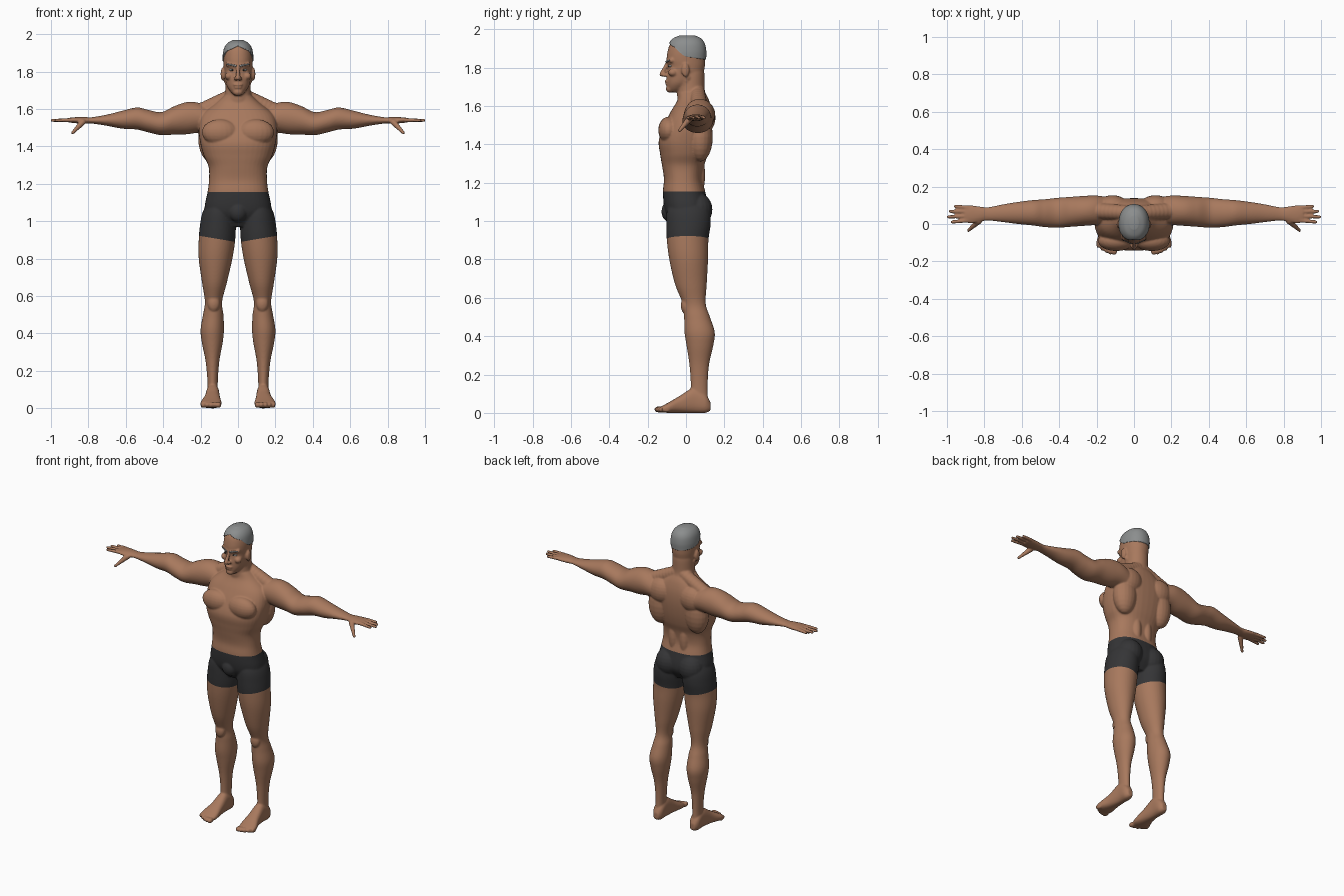
import bpy, bmesh, math
from mathutils import Matrix, Vector

default_cube = bpy.data.objects.get("Cube")
if default_cube:
    bpy.data.objects.remove(default_cube, do_unlink=True)


def material(name, colour):
    mat = bpy.data.materials.new(name)
    mat.use_nodes = True
    mat.diffuse_color = (*colour, 1)
    mat.node_tree.nodes["Principled BSDF"].inputs["Base Color"].default_value = (*colour, 1)
    return mat


skin = material("skin", (0.39, 0.19, 0.11))
charcoal = material("charcoal cloth", (0.035, 0.035, 0.037))
grey = material("grey hair", (0.26, 0.27, 0.27))
white = material("eye white", (0.6, 0.6, 0.58))
dark = material("dark iris", (0.03, 0.025, 0.02))


def spline(keys, steps):
    """Catmull-Rom interpolation through rows of numbers."""
    rows = []
    for i in range(len(keys) - 1):
        a, b = keys[max(i - 1, 0)], keys[i]
        c, d = keys[i + 1], keys[min(i + 2, len(keys) - 1)]
        for s in range(steps):
            t = s / steps
            rows.append([0.5 * (2 * q + (r - p) * t + (2 * p - 5 * q + 4 * r - w) * t * t
                                + (3 * q - p - 3 * r + w) * t ** 3)
                         for p, q, r, w in zip(a, b, c, d)])
    return rows + [list(keys[-1])]


def loft(bm, axis, keys, power=2.0, sides=40, steps=6, grow=0.0):
    """Closed tube; each key is (position, low, high, low, high) over the other two axes."""
    others = [k for k in range(3) if k != axis]
    rings = []
    for pos, a0, a1, b0, b1 in spline(keys, steps):
        ring = []
        for k in range(sides):
            ang = math.tau * k / sides
            ca, sa = math.cos(ang), math.sin(ang)
            co = [0, 0, 0]
            co[axis] = pos
            for o, lo, hi, v in ((others[0], a0, a1, ca), (others[1], b0, b1, sa)):
                co[o] = (lo + hi) / 2 + ((hi - lo) / 2 + grow) * math.copysign(abs(v) ** (2 / power), v)
            ring.append(bm.verts.new(co))
        rings.append(ring)
    for r, q in zip(rings, rings[1:]):
        for k in range(sides):
            n = (k + 1) % sides
            bm.faces.new((r[k], r[n], q[n], q[k]))
    bm.faces.new(rings[0])
    bm.faces.new(rings[-1])


def centred(rows):
    """Turn (z, half width, front, back) rows into loft keys."""
    return [(z, -w, w, f, b) for z, w, f, b in rows]


def ball(bm, centre, radii):
    mat = Matrix.Translation(centre) @ Matrix.Diagonal((*radii, 1))
    bmesh.ops.create_uvsphere(bm, u_segments=20, v_segments=12, radius=1, matrix=mat)


def chain(bm, start, end, r0, r1, count=9):
    """Tapered rounded limb made of overlapping balls."""
    for k in range(count):
        t = k / (count - 1)
        ball(bm, Vector(start).lerp(Vector(end), t), [r0 + (r1 - r0) * t] * 3)


def finish(name, bm, mats, mirror=True, voxel=0.0):
    bmesh.ops.recalc_face_normals(bm, faces=bm.faces)
    mesh = bpy.data.meshes.new(name)
    bm.to_mesh(mesh)
    bm.free()
    obj = bpy.data.objects.new(name, mesh)
    bpy.context.scene.collection.objects.link(obj)
    if mirror:
        obj.modifiers.new("mirror", 'MIRROR').use_mirror_merge = False
    if voxel:
        fuse = obj.modifiers.new("fuse", 'REMESH')
        fuse.mode, fuse.voxel_size = 'VOXEL', voxel
        soft = obj.modifiers.new("soften", 'SMOOTH')
        soft.factor, soft.iterations = 0.5, 4
    graph = bpy.context.evaluated_depsgraph_get()
    obj.data = bpy.data.meshes.new_from_object(obj.evaluated_get(graph))
    obj.modifiers.clear()
    obj.data.materials.clear()
    for m in mats:
        obj.data.materials.append(m)
    for p in obj.data.polygons:
        p.use_smooth = True
    return obj


bm = bmesh.new()
# Torso and neck
loft(bm, 2, centred([
    (.97, .08, -.06, .07), (1.03, .17, -.10, .11), (1.08, .178, -.115, .115),
    (1.155, .163, -.12, .10), (1.22, .155, -.115, .086), (1.29, .157, -.125, .095),
    (1.35, .183, -.135, .115), (1.42, .202, -.142, .13), (1.5, .21, -.115, .138),
    (1.57, .19, -.08, .135), (1.63, .12, -.045, .12), (1.67, .075, -.04, .10)]), power=2.4)
loft(bm, 2, centred([(1.56, .10, -.03, .12), (1.64, .08, -.045, .11), (1.69, .069, -.045, .097),
                     (1.78, .066, -.04, .095), (1.82, .05, -.03, .08)]))
# Chest, back, seat and neck muscles
ball(bm, (.095, -.09, 1.475), (.098, .055, .07))
ball(bm, (.135, .075, 1.44), (.078, .065, .13))
ball(bm, (.115, .098, 1.54), (.085, .056, .08))
ball(bm, (.04, .06, 1.24), (.035, .04, .12))
ball(bm, (.085, .06, 1.06), (.082, .078, .088))
ball(bm, (0, -.085, 1.05), (.05, .043, .055))
chain(bm, (.03, .06, 1.67), (.2, .07, 1.585), .04, .045)
chain(bm, (.055, .01, 1.75), (.015, -.03, 1.62), .02, .016)
# Leg, knee and foot
loft(bm, 2, [
    (1.12, .04, .15, -.08, .10), (1.05, .02, .188, -.10, .125), (.98, .012, .203, -.103, .128),
    (.9, .015, .21, -.10, .117), (.8, .03, .21, -.087, .115), (.67, .06, .192, -.057, .108),
    (.57, .085, .177, -.017, .103), (.5, .078, .187, -.01, .125), (.42, .075, .2, -.008, .15),
    (.35, .082, .193, .003, .142), (.25, .1, .173, .018, .12), (.14, .108, .163, .025, .113),
    (.06, .108, .163, .02, .115)])
ball(bm, (.13, -.002, .56), (.033, .025, .045))
loft(bm, 1, [(.128, .118, .152, .012, .055), (.1, .102, .168, 0, .1), (.04, .1, .17, 0, .13),
             (-.03, .095, .18, 0, .09), (-.09, .088, .2, 0, .055), (-.125, .093, .2, .003, .036)],
     power=2.4)
for k in range(5):
    x, y = .105 + .021 * k, -.142 + .004 * k * k * .6
    ball(bm, (x, y, .018), (.016 - .0012 * k, .024, .016))
# Arm and palm
loft(bm, 0, [
    (.12, .0, .14, 1.47, 1.59), (.2, -.005, .152, 1.475, 1.63), (.27, -.01, .15, 1.465, 1.637),
    (.34, -.015, .145, 1.463, 1.615), (.41, -.02, .14, 1.46, 1.583), (.48, -.016, .132, 1.475, 1.595),
    (.54, -.008, .128, 1.49, 1.608), (.62, .0, .118, 1.495, 1.59), (.7, .01, .105, 1.51, 1.57),
    (.78, .018, .09, 1.522, 1.556), (.82, .012, .093, 1.521, 1.557), (.87, .003, .1, 1.524, 1.556),
    (.905, .01, .097, 1.528, 1.553)])
# Fingers and thumb
for base, tip_x, tip_y in ((.088, .955, .095), (.066, .982, .068), (.042, .993, .038), (.019, .972, .01)):
    chain(bm, (.89, base, 1.541), (tip_x, tip_y, 1.539), .0115, .009, 14)
chain(bm, (.83, .015, 1.53), (.885, -.034, 1.472), .017, .009)
# Head
skull = centred([
    (1.672, .018, -.08, -.04), (1.69, .038, -.096, 0), (1.72, .058, -.1, .04),
    (1.76, .069, -.1, .085), (1.805, .074, -.094, .098), (1.84, .077, -.101, .1),
    (1.88, .077, -.097, .101), (1.92, .069, -.085, .093), (1.947, .05, -.062, .073),
    (1.963, .02, -.025, .04)])
loft(bm, 2, skull, power=2.15)
# Brow, nose, cheeks, lips, chin and ears
chain(bm, (.012, -.093, 1.834), (.055, -.075, 1.838), .012, .012)
chain(bm, (0, -.099, 1.822), (0, -.126, 1.766), .009, .013)
ball(bm, (.012, -.112, 1.762), (.012, .014, .01))
ball(bm, (.05, -.068, 1.775), (.022, .025, .02))
ball(bm, (0, -.098, 1.729), (.026, .014, .007))
ball(bm, (0, -.096, 1.715), (.022, .014, .007))
ball(bm, (0, -.084, 1.69), (.027, .021, .02))
ball(bm, (.081, -.003, 1.787), (.012, .021, .036))
body = finish("body", bm, [skin, charcoal], voxel=0.0052)

# Shorts: cut clean waist and hem lines, then colour the faces between them
WAIST, HEM, SLOPE = 1.155, .887, .17
bm = bmesh.new()
bm.from_mesh(body.data)


def cut(faces, point, normal):
    geom = {e for f in faces for e in f.edges} | {v for f in faces for v in f.verts} | set(faces)
    bmesh.ops.bisect_plane(bm, geom=list(geom), plane_co=point, plane_no=normal, dist=1e-6)


cut([f for f in bm.faces if abs(f.calc_center_median().z - WAIST) < .03], (0, 0, WAIST), (0, 0, 1))
for side in (1, -1):
    near = [f for f in bm.faces if f.calc_center_median().x * side > 0
            and .86 < f.calc_center_median().z < .95]
    cut(near, (0, 0, HEM), (-SLOPE * side, 0, 1))
for f in bm.faces:
    c = f.calc_center_median()
    f.material_index = int(HEM + SLOPE * abs(c.x) < c.z < WAIST and abs(c.x) < .3)
bm.to_mesh(body.data)
bm.free()


# Hair cap trimmed along a hairline
def hairline(co):
    t = min(max((co.y + .06) / .055, 0), 1)
    front = 1.937 - .45 * abs(co.x)
    return front + (1.858 - front) * t - .15 * max(co.y, 0)


bm = bmesh.new()
loft(bm, 2, skull, power=2.15, sides=72, steps=10, grow=.005)
bmesh.ops.translate(bm, verts=bm.verts, vec=(0, 0, .006))
low = [f for f in bm.faces if f.calc_center_median().z < hairline(f.calc_center_median())]
bmesh.ops.delete(bm, geom=low, context='FACES')
for v in bm.verts:
    if v.is_boundary:
        v.co.z = hairline(v.co)
rim = [e for e in bm.edges if e.is_boundary]
lip = bmesh.ops.extrude_edge_only(bm, edges=rim)["geom"]
for v in lip:
    if isinstance(v, bmesh.types.BMVert):
        v.co.x, v.co.y = v.co.x * .85, v.co.y * .85
finish("hair", bm, [grey], mirror=False)

# Eyebrows, eyes and irises
bm = bmesh.new()
chain(bm, (.013, -.103, 1.831), (.056, -.084, 1.839), .0055, .0045, 12)
finish("eyebrows", bm, [grey])
bm = bmesh.new()
ball(bm, (.032, -.079, 1.809), (.015, .014, .007))
finish("eyes", bm, [white])
bm = bmesh.new()
ball(bm, (.031, -.088, 1.809), (.006, .0062, .006))
finish("irises", bm, [dark])
